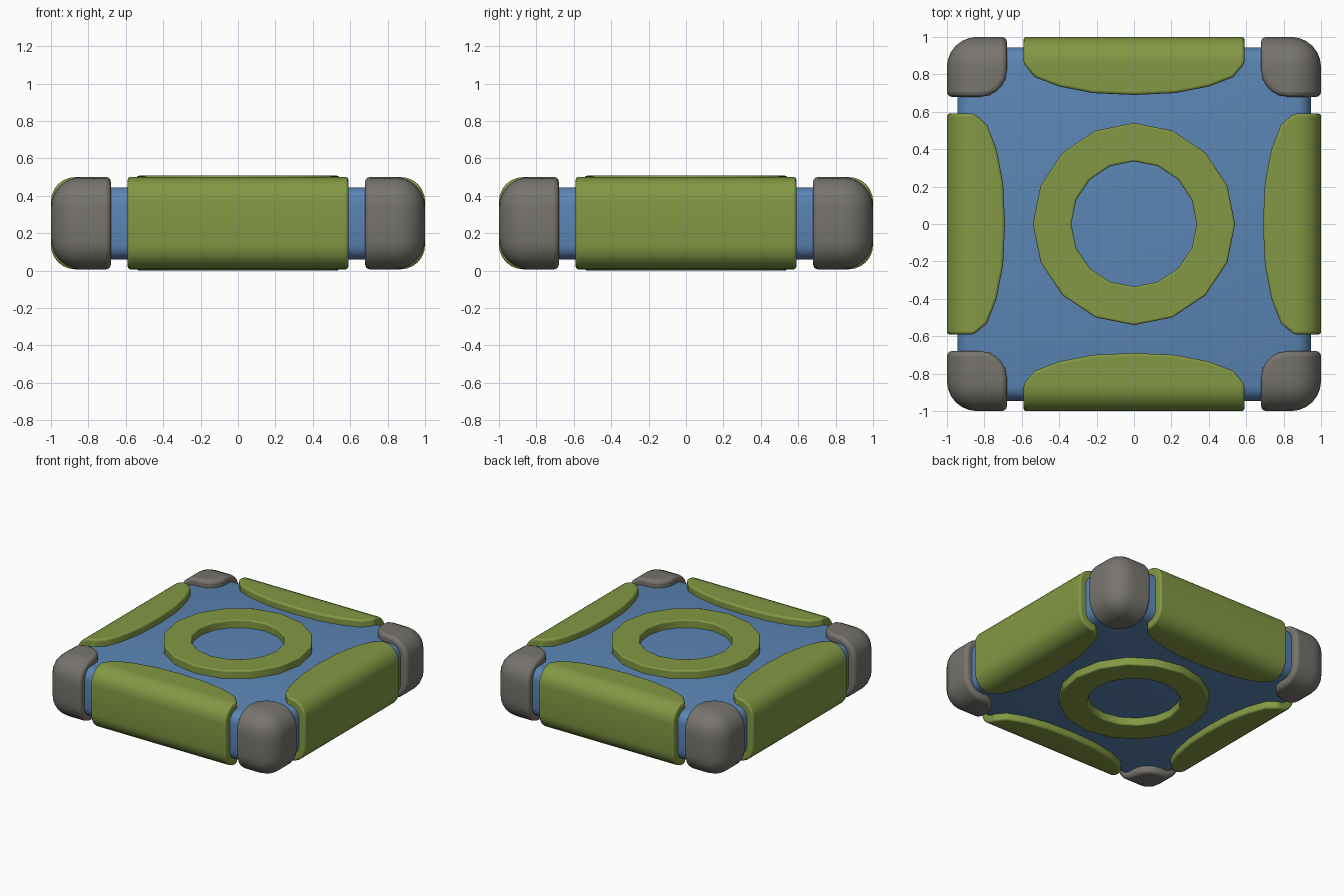
import bpy, bmesh, math
from mathutils import Matrix

if "Cube" in bpy.data.objects:
    bpy.data.objects.remove(bpy.data.objects["Cube"])

Z0, Z1 = 0.007, 0.5      # trim blocks
MID = 0.2535


def material(name, rgb):
    m = bpy.data.materials.new(name)
    m.diffuse_color = (*rgb, 1)
    m.use_nodes = True
    m.node_tree.nodes["Principled BSDF"].inputs["Base Color"].default_value = m.diffuse_color
    return m


GREEN = material("moss green", (0.225, 0.315, 0.057))
BLUE = material("slate blue", (0.105, 0.235, 0.46))
GREY = material("warm grey", (0.185, 0.175, 0.155))


def prism(outline, z0, z1):
    bm = bmesh.new()
    face = bm.faces.new([bm.verts.new((x, y, z0)) for x, y in outline])
    ext = bmesh.ops.extrude_face_region(bm, geom=[face])
    verts = [v for v in ext["geom"] if isinstance(v, bmesh.types.BMVert)]
    bmesh.ops.translate(bm, verts=verts, vec=(0, 0, z1 - z0))
    bmesh.ops.recalc_face_normals(bm, faces=bm.faces)
    return bm


def round_edges(bm, rule, radius, segments):
    edges = [e for e in bm.edges if rule(*[v.co for v in e.verts])]
    bmesh.ops.bevel(bm, geom=edges, offset=radius, offset_type='OFFSET',
                    segments=segments, profile=0.5, affect='EDGES',
                    clamp_overlap=True)


def finish(bm, name, mat, bevel=0.0, turn=0.0):
    bmesh.ops.recalc_face_normals(bm, faces=bm.faces)
    bmesh.ops.rotate(bm, verts=bm.verts, cent=(0, 0, 0),
                     matrix=Matrix.Rotation(turn, 3, 'Z'))
    mesh = bpy.data.meshes.new(name)
    bm.to_mesh(mesh)
    bm.free()
    mesh.materials.append(mat)
    ob = bpy.data.objects.new(name, mesh)
    bpy.context.collection.objects.link(ob)
    if bevel:
        mod = ob.modifiers.new("soft edges", 'BEVEL')
        mod.width = bevel
        mod.segments = 3
        mod.limit_method = 'ANGLE'
        mod.angle_limit = math.radians(40)
    bpy.ops.object.select_all(action='DESELECT')
    ob.select_set(True)
    bpy.context.view_layer.objects.active = ob
    bpy.ops.object.shade_smooth_by_angle(angle=math.radians(40))
    return ob


# Blue core slab
S = 0.945
bm = prism([(-S, -S), (S, -S), (S, S), (-S, S)], 0.06, 0.445)
round_edges(bm, lambda a, b: True, 0.08, 4)
finish(bm, "core_slab", BLUE)

# Green side blocks, bowed on the inner side
half = [(0.59, 0.855), (0.53, 0.785), (0.4, 0.735), (0.22, 0.70)]
inner = half + [(0, 0.69)] + [(-x, y) for x, y in reversed(half)]
block = [(-0.59, 1.0), (0.59, 1.0)] + inner
for i, side in enumerate(("back", "left", "front", "right")):
    bm = prism(block, Z0, Z1)
    round_edges(bm, lambda a, b: a.y > 0.999 and b.y > 0.999
                and abs(a.x - b.x) > 0.1, 0.13, 6)
    finish(bm, side + "_side_block", GREEN, 0.025, i * math.pi / 2)

# Grey corner caps
C = 0.68


def outer_edge(a, b):
    return (a.x > 0.999 and b.x > 0.999) or (a.y > 0.999 and b.y > 0.999)


for i, corner in enumerate(("back_right", "back_left", "front_left", "front_right")):
    bm = prism([(C, C), (1, C), (1, 1), (C, 1)], Z0, Z1)
    # the free ends stay square, only the outward edges are fully rounded
    round_edges(bm, lambda a, b: outer_edge(a, b) and not
                (abs(a.z - b.z) > 0.1 and min(a.x, a.y) < 0.9), 0.16, 6)
    round_edges(bm, lambda a, b: max(a.x, a.y, b.x, b.y) < C + 0.001, 0.14, 5)
    finish(bm, corner + "_corner_cap", GREY, 0.025, i * math.pi / 2)

# Green sixteen-sided ring standing proud on both faces
bm = bmesh.new()
N = 16
profile = [(0.335, 0.0), (0.54, 0.0), (0.54, 2 * MID), (0.335, 2 * MID)]
rows = [[bm.verts.new((r * math.cos(2 * math.pi * k / N),
                       r * math.sin(2 * math.pi * k / N), z))
         for r, z in profile] for k in range(N)]
for k in range(N):
    a, b = rows[k], rows[(k + 1) % N]
    for j in range(4):
        bm.faces.new((a[j], b[j], b[(j + 1) % 4], a[(j + 1) % 4]))
finish(bm, "centre_ring", GREEN, 0.01)
